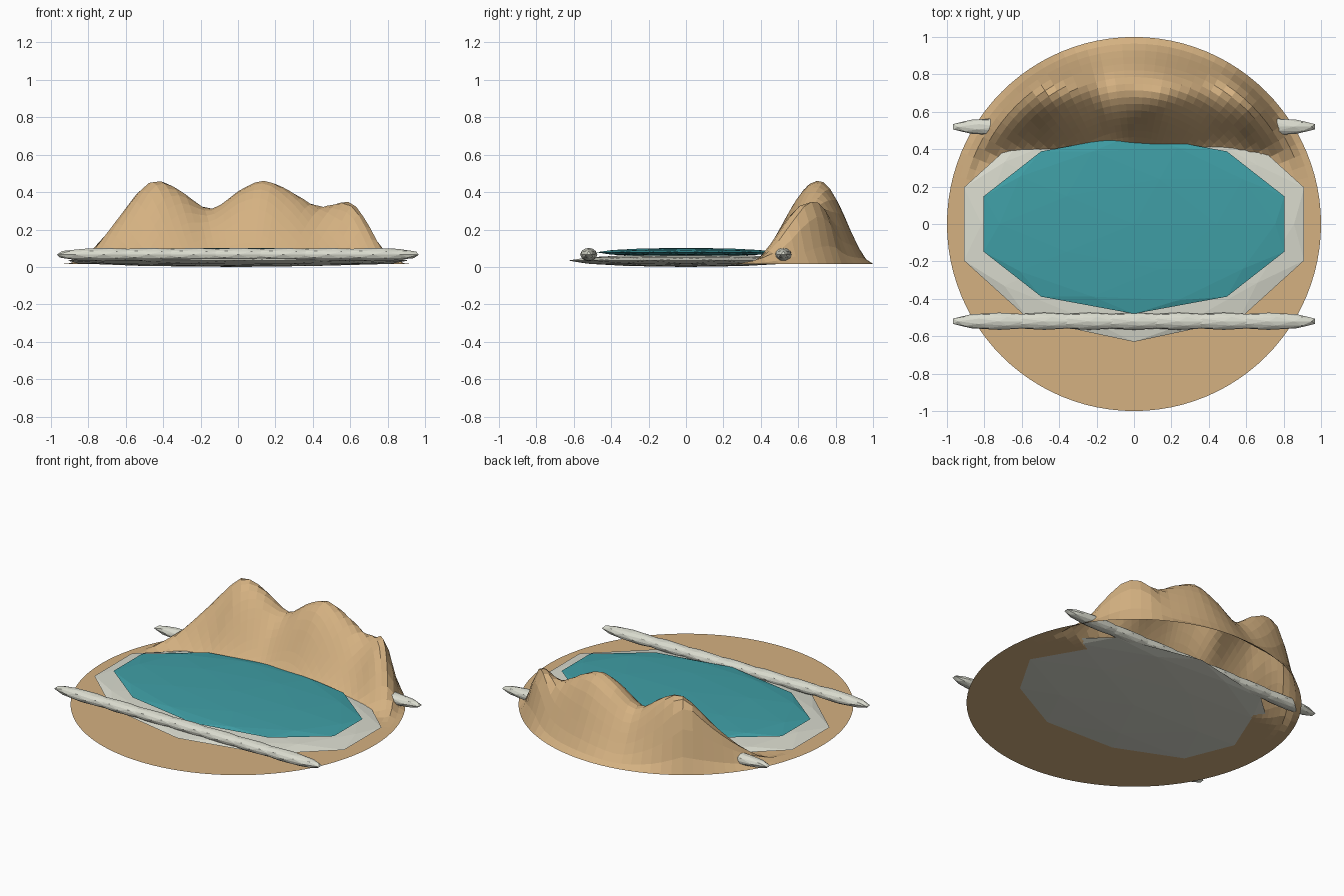
import bpy, bmesh, math

if "Cube" in bpy.data.objects:
    bpy.data.objects.remove(bpy.data.objects["Cube"], do_unlink=True)


def make_material(name, colour):
    mat = bpy.data.materials.new(name)
    mat.use_nodes = True
    mat.diffuse_color = (*colour, 1)
    mat.node_tree.nodes["Principled BSDF"].inputs["Base Color"].default_value = (*colour, 1)
    return mat


sand = make_material("sand", (0.66, 0.44, 0.22))
stone = make_material("pale stone", (0.70, 0.71, 0.62))
water = make_material("teal water", (0.05, 0.345, 0.38))


def finish(name, bm, mat):
    mesh = bpy.data.meshes.new(name)
    bm.to_mesh(mesh)
    bm.free()
    mesh.materials.append(mat)
    obj = bpy.data.objects.new(name, mesh)
    bpy.context.collection.objects.link(obj)
    return obj


def pebble(name, centre, radii, mat):
    """Faceted flattened ball."""
    bm = bmesh.new()
    bmesh.ops.create_icosphere(bm, subdivisions=2, radius=1)
    bmesh.ops.scale(bm, vec=radii, verts=bm.verts)
    obj = finish(name, bm, mat)
    obj.location = centre
    return obj


# Ridge line along x: (x, height above the ground)
RIDGE = [(-0.92, 0), (-0.78, 0.08), (-0.62, 0.27), (-0.53, 0.39), (-0.44, 0.445),
         (-0.32, 0.40), (-0.15, 0.295), (0.02, 0.40), (0.14, 0.445), (0.27, 0.395),
         (0.43, 0.31), (0.6, 0.33), (0.68, 0.24), (0.78, 0.08), (0.92, 0)]
GROUND = 0.016


def ridge_height(x):
    """Smooth cubic interpolation of the ridge line."""
    if not RIDGE[0][0] < x < RIDGE[-1][0]:
        return 0
    i = max(k for k in range(len(RIDGE) - 1) if RIDGE[k][0] <= x)

    def slope(k):
        if k in (0, len(RIDGE) - 1):
            return 0
        (xa, za), (xb, zb) = RIDGE[k - 1], RIDGE[k + 1]
        return (zb - za) / (xb - xa)

    (x0, z0), (x1, z1) = RIDGE[i], RIDGE[i + 1]
    w = x1 - x0
    t = (x - x0) / w
    blend = t * t * (3 - 2 * t)
    return (z0 + (z1 - z0) * blend + w * slope(i) * t * (1 - t) ** 2
            - w * slope(i + 1) * t * t * (1 - t))


def height(x, y):
    """Dune height: rises from a straight front foot, falls to the round edge."""
    back = math.sqrt(max(0, 1 - x * x))
    crest = min(0.71, back - 0.14)
    front = min(0.33, crest - 0.1)
    if y <= front or y >= back:
        return 0
    u = (y - front) / (crest - front) if y < crest else (back - y) / (back - crest)
    bump = 0.5 - 0.5 * math.cos(math.pi * u)
    return max(0, ridge_height(x)) * (bump if y < crest else bump ** 0.85)


# Round sand sheet with the dunes raised at the back
RINGS, SIDES = 28, 96
bm = bmesh.new()
hub = bm.verts.new((0, 0, GROUND))
previous = None
for r in range(1, RINGS + 1):
    ring = []
    for s in range(SIDES):
        a = 2 * math.pi * s / SIDES
        x, y = r / RINGS * math.cos(a), r / RINGS * math.sin(a)
        lift = height(x, y) if r < RINGS else 0
        ring.append(bm.verts.new((x, y, GROUND + lift)))
    for s in range(SIDES):
        n = (s + 1) % SIDES
        if previous:
            bm.faces.new((previous[s], ring[s], ring[n], previous[n]))
        else:
            bm.faces.new((hub, ring[s], ring[n]))
    previous = ring
finish("sand_dunes", bm, sand)

# Pool and its stone surround
pebble("pool_surround", (0, 0, 0.034), (0.957, 0.63, 0.034), stone)
pebble("pool_water", (0, 0, 0.078), (0.845, 0.48, 0.024), water)

# Rows of long stones at front and back
for row, y in (("front", -0.52), ("back", 0.52)):
    for i in range(-3, 4):
        pebble(f"{row}_stone_{i + 4}", (i * 0.24, y, 0.066), (0.26, 0.046, 0.036), stone)
